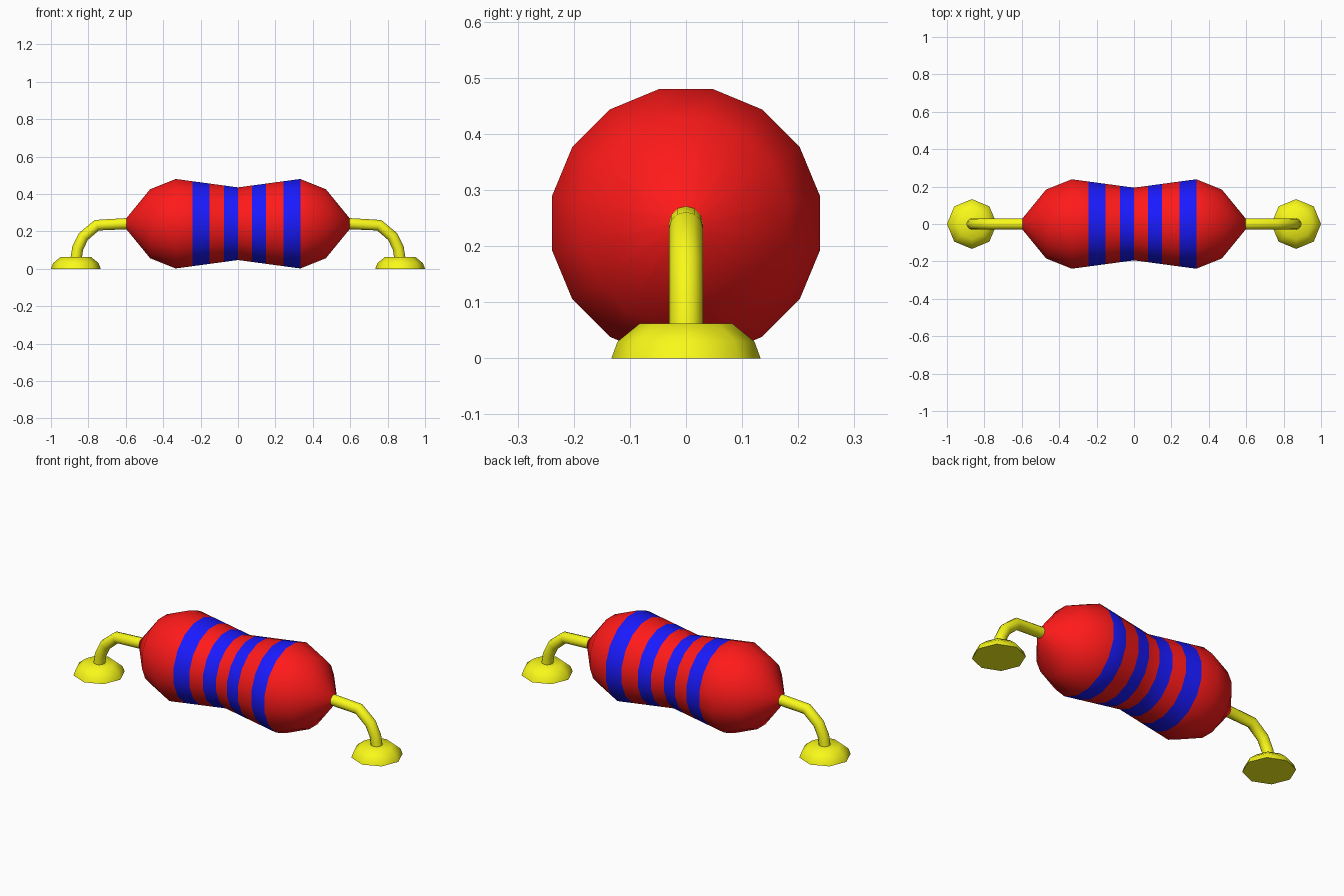
import bpy, bmesh, math
from mathutils import Vector

if "Cube" in bpy.data.objects:
    bpy.data.objects.remove(bpy.data.objects["Cube"])


def material(name, color):
    m = bpy.data.materials.new(name)
    m.diffuse_color = color
    m.use_nodes = True
    m.node_tree.nodes["Principled BSDF"].inputs["Base Color"].default_value = m.diffuse_color
    return m


red = material("red", (1.0, 0.01, 0.01, 1))
blue = material("blue", (0.01, 0.01, 1.0, 1))
yellow = material("yellow", (0.95, 0.95, 0.01, 1))


def loft(name, rings, sides, mats, phase=0.0, seg_mats=None):
    """Skin rings given as (centre, direction in the xz plane, radius), capped at both ends."""
    bm = bmesh.new()
    loops = []
    for centre, direction, r in rings:
        u = Vector((0, 1, 0))
        v = u.cross(Vector(direction).normalized())
        angles = [2 * math.pi * (i + phase) / sides for i in range(sides)]
        loops.append([bm.verts.new(Vector(centre) + r * (math.cos(a) * u + math.sin(a) * v))
                      for a in angles])
    for k, (a, b) in enumerate(zip(loops, loops[1:])):
        for i in range(sides):
            j = (i + 1) % sides
            f = bm.faces.new((a[i], a[j], b[j], b[i]))
            f.material_index = seg_mats[k] if seg_mats else 0
    bm.faces.new(loops[0])
    bm.faces.new(loops[-1])
    bmesh.ops.recalc_face_normals(bm, faces=bm.faces)
    mesh = bpy.data.meshes.new(name)
    bm.to_mesh(mesh)
    bm.free()
    for m in mats:
        mesh.materials.append(m)
    obj = bpy.data.objects.new(name, mesh)
    bpy.context.collection.objects.link(obj)
    bpy.ops.object.select_all(action='DESELECT')
    obj.select_set(True)
    bpy.context.view_layer.objects.active = obj
    bpy.ops.object.shade_smooth_by_angle(angle=math.radians(60))
    return obj


# Waisted body with four blue bands
AXIS_Z = 0.241
R_WAIST, R_BULGE, X_BULGE = 0.198, 0.2438, 0.333


def waist(x):
    return R_WAIST + (R_BULGE - R_WAIST) * abs(x) / X_BULGE


band_edges = [-X_BULGE, -0.243, -0.153, -0.075, 0, 0.075, 0.15, 0.243, X_BULGE]
profile = ([(-0.6, 0.026), (-0.47, 0.188)]
           + [(x, waist(x)) for x in band_edges]
           + [(0.47, 0.188), (0.6, 0.026)])
loft("body", [((x, 0, AXIS_Z), (1, 0, 0), r) for x, r in profile], 16, [red, blue],
     phase=0.5, seg_mats=[0, 0, 0, 1, 0, 1, 0, 1, 0, 1, 0, 0])

# Bent wire leads and domed feet, one pair per side
LEAD = [(0.58, 0.242), (0.755, 0.233), (0.827, 0.172), (0.857, 0.11), (0.867, 0.045)]
FOOT = [(0.0, 0.133), (0.03, 0.122), (0.0625, 0.082)]
for side, s in (("left", -1), ("right", 1)):
    pts = [Vector((s * x, 0, z)) for x, z in LEAD]
    rings = []
    for i, p in enumerate(pts):
        before = (p - pts[max(i - 1, 0)]).normalized()
        after = (pts[min(i + 1, len(pts) - 1)] - p).normalized()
        rings.append((p, before + after, 0.03))
    loft(side + "_lead", rings, 12, [yellow])
    loft(side + "_foot", [((s * 0.867, 0, z), (0, 0, 1), r) for z, r in FOOT], 8, [yellow])
